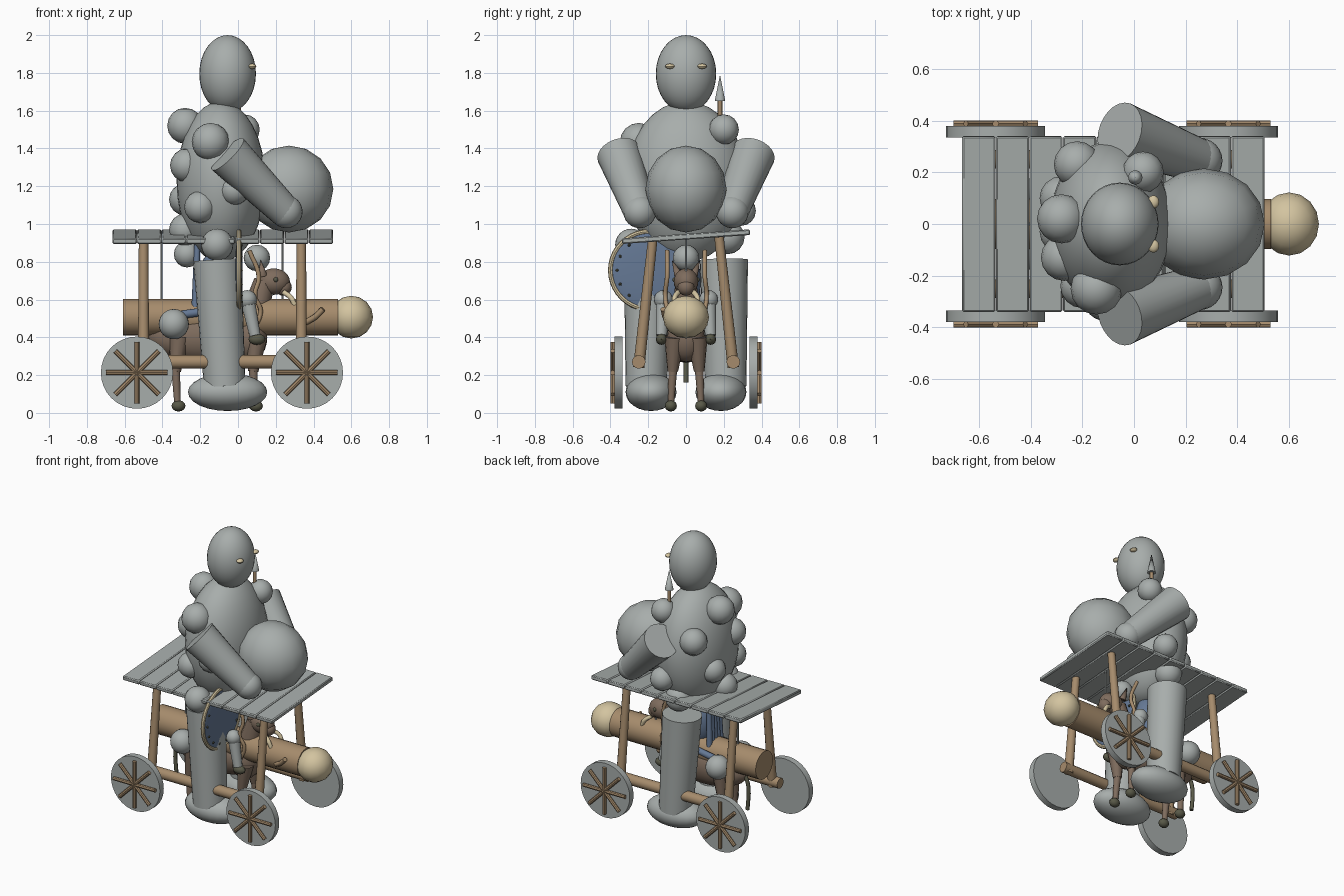
import bpy
import math
from mathutils import Vector

cube = bpy.data.objects.get("Cube")
if cube:
    bpy.data.objects.remove(cube, do_unlink=True)


def material(name, red, green, blue):
    mat = bpy.data.materials.new(name)
    mat.use_nodes = True
    color = (red, green, blue, 1)
    mat.diffuse_color = color
    mat.node_tree.nodes["Principled BSDF"].inputs["Base Color"].default_value = color
    return mat


grey = material("stone grey", .39, .42, .41)
wood = material("wood tan", .38, .26, .15)
cream = material("cream", .65, .55, .35)
blue = material("slate blue", .13, .19, .3)
hide = material("hide brown", .21, .15, .11)
olive = material("dark olive", .1, .1, .065)


def finish(name, mat):
    obj = bpy.context.object
    obj.name = name
    obj.data.materials.append(mat)
    bpy.ops.object.shade_smooth_by_angle(angle=math.radians(40))
    return obj


def ball(name, center, radii, mat, segments=24):
    """Ellipsoid with the given centre and radii."""
    bpy.ops.mesh.primitive_uv_sphere_add(segments=segments, ring_count=segments // 2, location=center)
    obj = bpy.context.object
    obj.scale = radii if isinstance(radii, tuple) else (radii, radii, radii)
    bpy.ops.object.transform_apply(location=False, rotation=False)
    return finish(name, mat)


def rod(name, start, end, r_start, r_end, mat, sides=16):
    """Straight, tapered round bar between two points."""
    start, end = Vector(start), Vector(end)
    axis = end - start
    bpy.ops.mesh.primitive_cone_add(vertices=sides, radius1=r_start, radius2=r_end,
                                    depth=axis.length, location=(start + end) / 2)
    bpy.context.object.rotation_euler = axis.to_track_quat("Z", "Y").to_euler()
    return finish(name, mat)


def cord(name, points, radius, mat):
    """Smooth round strand through a few points."""
    curve = bpy.data.curves.new(name, "CURVE")
    curve.dimensions = "3D"
    curve.bevel_depth = radius
    curve.bevel_resolution = 2
    curve.resolution_u = 6
    curve.use_fill_caps = True
    spline = curve.splines.new("BEZIER")
    spline.bezier_points.add(len(points) - 1)
    for knot, point in zip(spline.bezier_points, points):
        knot.co = point
        knot.handle_left_type = knot.handle_right_type = "AUTO"
    curve.materials.append(mat)
    obj = bpy.data.objects.new(name, curve)
    bpy.context.collection.objects.link(obj)
    return obj


def box(name, center, size, mat, tilt=0):
    bpy.ops.mesh.primitive_cube_add(size=1, location=center)
    obj = bpy.context.object
    obj.scale = size
    bpy.ops.object.transform_apply(location=False, rotation=False)
    obj.rotation_euler.x = tilt
    bevel = obj.modifiers.new("edge", "BEVEL")
    bevel.width = .006
    return finish(name, mat)


SIDES = (("right", -1), ("left", 1))

# Giant: torso, head and held boulder
ball("torso", (-.09, 0, 1.225), (.235, .32, .425), grey, 32)
ball("head", (-.055, 0, 1.795), (.15, .16, .205), grey, 32)
ball("boulder", (.27, 0, 1.185), (.235, .215, .23), grey, 16)

# Lumps on the torso
lumps = [(-.28, .02, 1.52, .095), (-.145, -.25, 1.435, .1), (-.27, -.13, 1.31, .09),
         (-.2, -.24, 1.09, .085), (-.22, .23, 1.36, .09), (-.28, .1, 1.13, .085),
         (.035, .2, 1.5, .08), (-.28, -.03, .97, .085), (-.1, .22, .93, .09),
         (-.02, .29, 1.07, .08), (-.02, -.27, 1.18, .08), (.1, 0, .82, .07),
         (-.27, 0, .84, .07)]
for x, y, z, radius in lumps:
    ball("torso_lump", (x, y, z), radius, grey, 16)

# Giant: limbs and eyes, mirrored across y
for side, s in SIDES:
    ball(side + "_eye", (.075, s * .085, 1.835), (.022, .026, .014), cream, 12)
    rod(side + "_arm", (-.055, s * .355, 1.37), (.25, s * .245, 1.065), .118, .085, grey, 24)
    ball(side + "_hand", (.255, s * .245, 1.065), .087, grey)
    rod(side + "_leg", (-.07, s * .21, .14), (-.11, s * .2, .81), .11, .128, grey, 24)
    ball(side + "_foot", (-.055, s * .185, .11), (.21, .135, .1), grey)
ball("hip_ball", (-.11, -.29, .89), .085, grey)

# Spear standing behind the shoulder
rod("spear_shaft", (.005, .18, 1.3), (.005, .18, 1.66), .012, .012, wood, 10)
rod("spear_tip", (.005, .18, 1.65), (.005, .18, 1.79), .028, 0, grey, 12)

# Plank roof, tilted along y
PLANKS, PITCH = 9, .13
for i in range(PLANKS):
    x = -.6 + i * PITCH
    box("roof_plank", (x, 0, .933), (PITCH - .002, .68, .03), grey, .07)

# Frame beams, posts and wheels
AXLES = (-.535, .365)
for side, s in SIDES:
    rod(side + "_beam", (-.56, s * .25, .27), (.38, s * .25, .27), .036, .036, wood, 12)
    for post_x in (-.5, .335):
        rod(side + "_post", (post_x, s * .25, .24), (post_x, s * .175, .93), .03, .025, wood, 12)
    for x in AXLES:
        rod(side + "_wheel", (x, s * .335, .213), (x, s * .378, .213), .191, .191, grey, 32)
        for k in range(4):
            angle = k * math.pi / 4
            dx, dz = .163 * math.cos(angle), .163 * math.sin(angle)
            rod(side + "_spoke", (x - dx, s * .388, .213 - dz),
                (x + dx, s * .388, .213 + dz), .013, .013, wood, 8)

# Hanging ram: log, head, ropes and branch stubs
rod("ram_log", (-.61, 0, .507), (.53, 0, .507), .097, .097, wood, 24)
ball("ram_head", (.6, 0, .507), (.115, .122, .113), cream, 16)
for x in (-.405, .235):
    rod("ram_rope", (x, 0, .55), (x, 0, .93), .006, .006, grey, 8)
cord("log_stub", [(.36, -.09, .48), (.41, -.11, .51), (.45, -.12, .55)], .016, wood)

# Round shield with rim and studs
HUB = Vector((.005, -.195, .755))
ball("shield", HUB, (.02, .205, .21), blue, 32)
bpy.ops.mesh.primitive_torus_add(major_segments=40, minor_segments=8, location=HUB,
                                 rotation=(0, math.pi / 2, 0), major_radius=.205, minor_radius=.013)
finish("shield_rim", cream)
for k in range(14):
    angle = k * math.tau / 14
    spot = HUB + Vector((.013, .17 * math.cos(angle), .17 * math.sin(angle)))
    ball("shield_stud", spot, .008, olive, 8)

# Mount: body, neck, head and tail
ball("mount_body", (-.16, 0, .4), (.315, .11, .135), hide)
ball("mount_chest", (.06, 0, .4), (.095, .1, .13), hide)
rod("mount_neck", (.06, 0, .42), (.14, 0, .7), .085, .055, hide)
ball("mount_head", (.19, 0, .695), (.085, .065, .07), hide)
ball("mount_muzzle", (.24, 0, .665), (.045, .045, .045), hide, 16)
cord("mount_tail", [(-.45, 0, .42), (-.485, 0, .33), (-.48, 0, .16)], .013, olive)
for side, s in SIDES:
    rod(side + "_ear", (.13, s * .04, .73), (.12, s * .075, .81), .024, 0, hide, 10)
    ball(side + "_mount_eye", (.2, s * .058, .705), .014, olive, 10)
    cord(side + "_tusk", [(.24, s * .04, .64), (.28, s * .06, .61), (.3, s * .06, .57)], .014, cream)
    cord(side + "_rein", [(.06, s * .1, .86), (.11, s * .1, .72), (.09, s * .11, .62),
                          (.12, s * .1, .54), (.09, s * .1, .45)], .012, wood)
    for x in (-.33, .08):
        rod(side + "_mount_thigh", (x + .02, s * .06, .4), (x, s * .07, .22), .055, .028, hide, 12)
        rod(side + "_mount_shin", (x, s * .07, .23), (x + .01, s * .08, .04), .024, .017, hide, 12)
        ball(side + "_hoof", (x + .015, s * .08, .037), (.037, .032, .03), olive, 12)

# Small rider between the giant's legs
ball("rider_torso", (-.12, 0, .7), (.09, .08, .16), blue)
for k in range(5):
    y = (k - 2) * .032
    rod("cape_fold", (-.23, y, .48), (-.215, y * .8, .9), .02, .016, blue, 10)
for side, s in SIDES:
    ball(side + "_saddlebag", (-.34, s * .13, .47), .08, grey)
    rod(side + "_bag_strap", (-.3, s * .12, .52), (-.15, s * .11, .54), .022, .022, blue, 10)
    ball(side + "_knee", (.05, s * .12, .6), .05, grey, 16)
    rod(side + "_rider_shin", (.05, s * .12, .6), (.09, s * .13, .41), .04, .03, grey, 12)
    ball(side + "_rider_boot", (.1, s * .13, .39), (.045, .03, .03), olive, 12)
